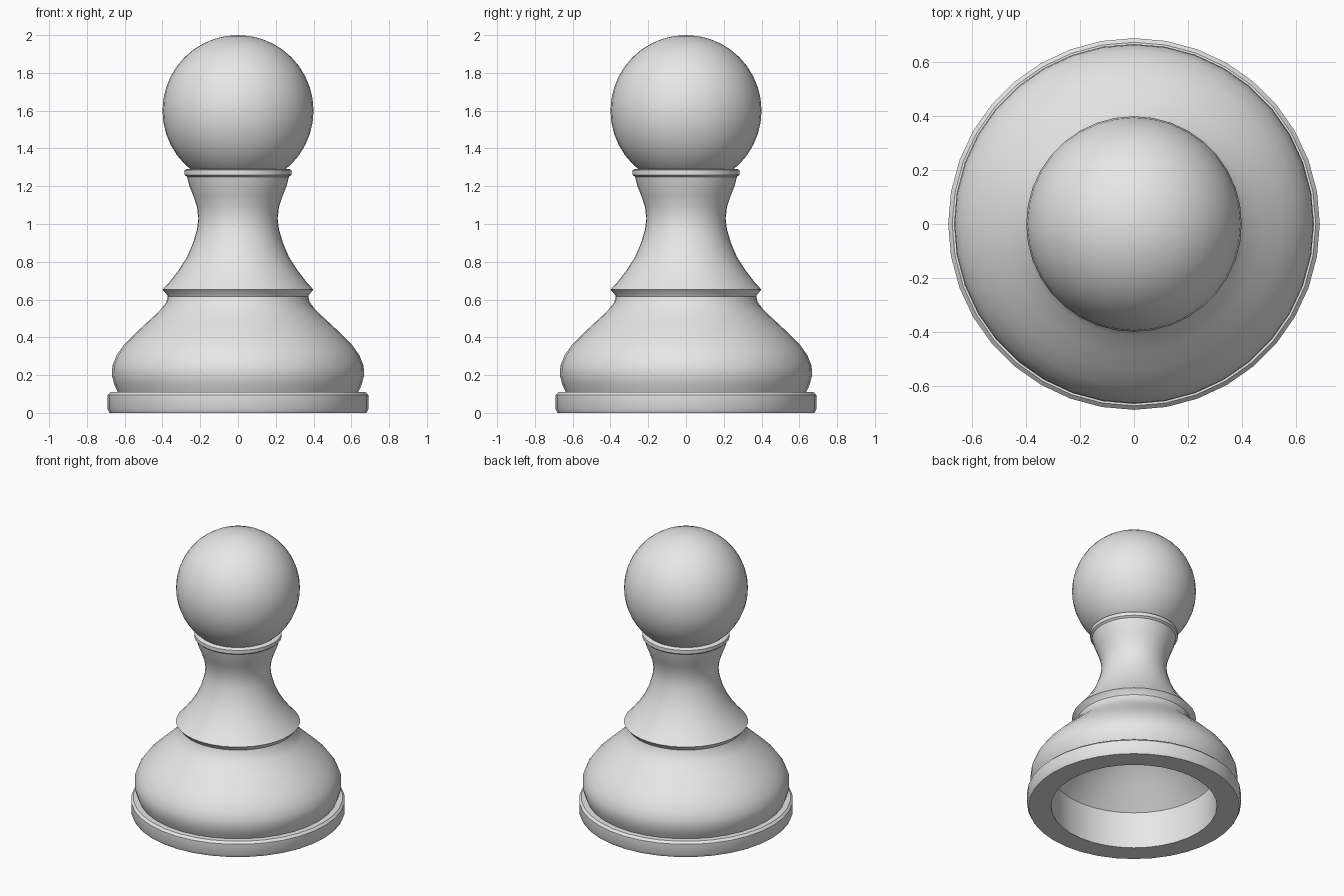
import bpy, bmesh
from math import cos, sin, tau, pi, radians

cube = bpy.data.objects.get("Cube")
if cube:
    bpy.data.objects.remove(cube, do_unlink=True)

SIDES = 36

# Single plain grey material
grey = bpy.data.materials.new("plain_grey")
grey.use_nodes = True
colour = (0.8, 0.8, 0.8, 1)
grey.diffuse_color = colour
for node in grey.node_tree.nodes:
    if node.type == 'BSDF_PRINCIPLED':
        node.inputs["Base Color"].default_value = colour


def lathe(name, profile, sides=SIDES):
    """Turn a (radius, height) profile around the z axis."""
    bm = bmesh.new()
    rings = [[bm.verts.new((r * cos(tau * j / sides), r * sin(tau * j / sides), z))
              for j in range(sides)] for r, z in profile]
    for low, high in zip(rings, rings[1:]):
        for j in range(sides):
            k = (j + 1) % sides
            bm.faces.new((low[j], low[k], high[k], high[j]))
    bmesh.ops.remove_doubles(bm, verts=bm.verts, dist=0.0001)
    mesh = bpy.data.meshes.new(name)
    bm.to_mesh(mesh)
    bm.free()
    mesh.materials.append(grey)
    obj = bpy.data.objects.new(name, mesh)
    bpy.context.collection.objects.link(obj)
    bpy.ops.object.select_all(action='DESELECT')
    obj.select_set(True)
    bpy.context.view_layer.objects.active = obj
    bpy.ops.object.shade_smooth_by_angle(angle=radians(32))
    return obj


# Foot ring with the hollow underneath, from the hollow's top to the ledge
lathe("foot_ring", [
    (0, 0.62), (0.14, 0.59), (0.27, 0.52), (0.41, 0.39), (0.535, 0.26),
    (0.535, 0), (0.68, 0), (0.69, 0.02), (0.69, 0.095), (0.675, 0.11), (0.6, 0.11)])

# Rounded body
lathe("body", [
    (0.635, 0.105), (0.655, 0.15), (0.668, 0.2), (0.665, 0.25), (0.643, 0.305),
    (0.6, 0.365), (0.545, 0.42), (0.475, 0.485), (0.415, 0.54), (0.38, 0.585),
    (0.37, 0.625)])

# Neck with a flared skirt below and a collar above
lathe("neck", [
    (0.365, 0.6), (0.375, 0.625), (0.4, 0.652), (0.365, 0.69), (0.315, 0.755),
    (0.27, 0.825), (0.238, 0.9), (0.217, 0.97), (0.21, 1.03), (0.217, 1.09),
    (0.237, 1.15), (0.257, 1.2), (0.27, 1.25), (0.283, 1.26), (0.283, 1.285),
    (0.27, 1.292), (0.22, 1.292)])

# Round head
STEPS = 20
lathe("head", [(0.4 * sin(pi * i / STEPS), 1.6 - 0.4 * cos(pi * i / STEPS))
               for i in range(STEPS + 1)])
